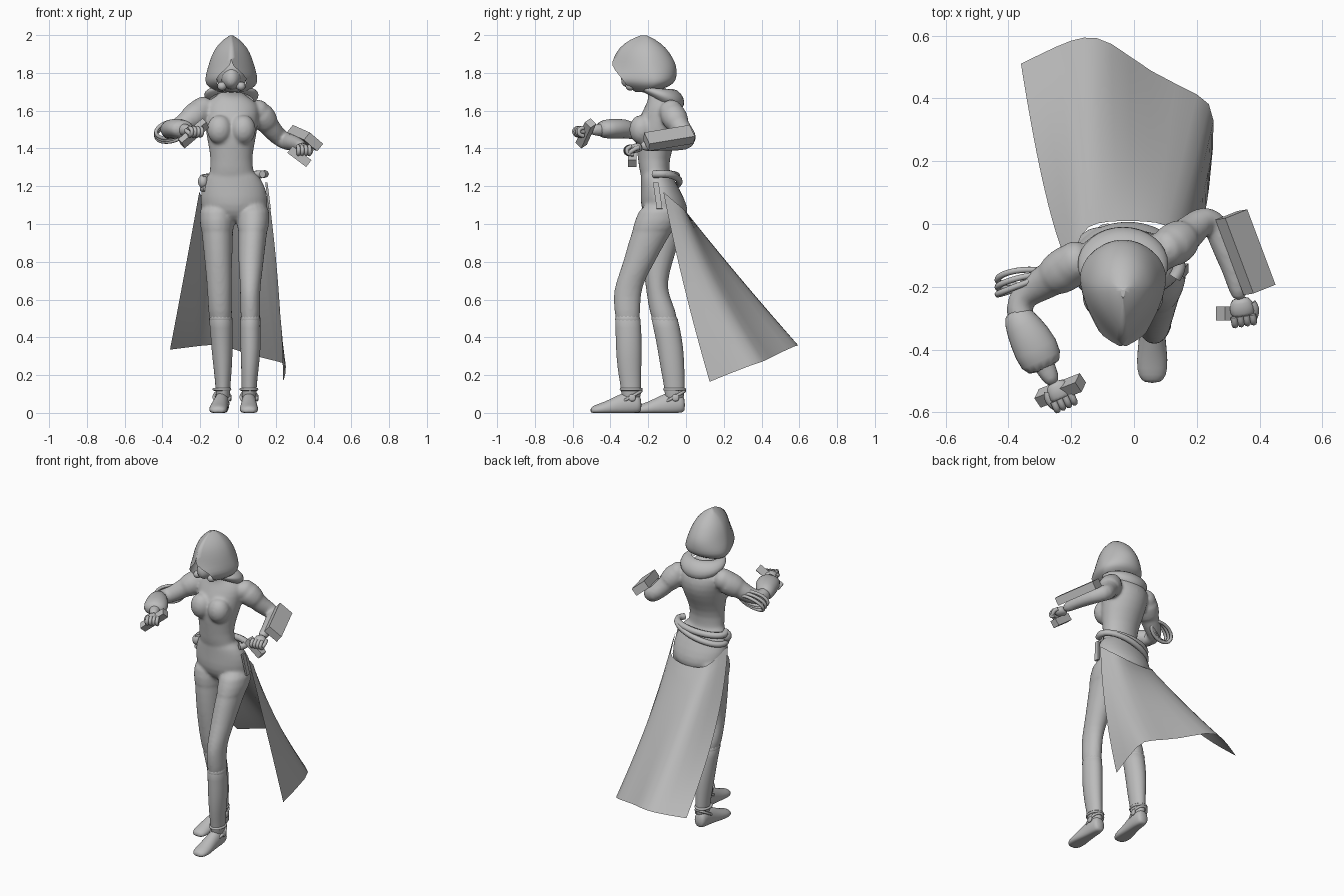
import bpy, bmesh, math
from mathutils import Vector

if "Cube" in bpy.data.objects:
    bpy.data.objects.remove(bpy.data.objects["Cube"], do_unlink=True)

grey = bpy.data.materials.new("plain grey")
grey.use_nodes = True
grey.diffuse_color = (.5, .5, .5, 1)
grey.node_tree.nodes["Principled BSDF"].inputs["Base Color"].default_value = grey.diffuse_color
X, Y, Z = Vector((1, 0, 0)), Vector((0, 1, 0)), Vector((0, 0, 1))
middle = -.035


def add_mesh(name, verts, faces, smooth=True, subdivide=False):
    mesh = bpy.data.meshes.new(name)
    mesh.from_pydata([tuple(v) for v in verts], [], faces)
    mesh.materials.append(grey)
    mesh.polygons.foreach_set("use_smooth", [smooth] * len(mesh.polygons))
    ob = bpy.data.objects.new(name, mesh)
    bpy.context.collection.objects.link(ob)
    if subdivide:
        modifier = ob.modifiers.new("Smooth", 'SUBSURF')
        modifier.levels = modifier.render_levels = 1
        modifier.boundary_smooth = 'PRESERVE_CORNERS'
    return ob


def skin_rings(name, rings, closed=True, caps=True):
    """Join equal rings of points into a surface."""
    n = len(rings[0])
    span = n if closed else n - 1
    faces = [(i * n + j, i * n + (j + 1) % n, (i + 1) * n + (j + 1) % n, (i + 1) * n + j)
             for i in range(len(rings) - 1) for j in range(span)]
    if caps:
        last = (len(rings) - 1) * n
        faces += [tuple(reversed(range(n))), tuple(range(last, last + n))]
    return add_mesh(name, [point for ring in rings for point in ring], faces, subdivide=True)


def tube(name, stations, tangent=None, ref=Z, floor=False, sides=14):
    """Sweep ellipses along stations of (x, y, z, radius[, second radius])."""
    centres = [Vector(s[:3]) for s in stations]
    rings = []
    for i, s in enumerate(stations):
        t = tangent or (centres[min(i + 1, len(centres) - 1)] - centres[max(i - 1, 0)]).normalized()
        u = (ref - t * t.dot(ref)).normalized()
        v = t.cross(u)
        ring = []
        for k in range(sides):
            a = math.tau * k / sides
            p = centres[i] + u * s[3] * math.cos(a) + v * s[-1] * math.sin(a)
            if floor:
                p.z = max(p.z, 0)
            ring.append(p)
        rings.append(ring)
    return skin_rings(name, rings)


def column(name, sections, grow=0):
    """Vertical loft from (z, left x, right x, front y, back y)."""
    return tube(name, [((a + b) / 2, (f + k) / 2, z, (b - a) / 2 + grow, (k - f) / 2 + grow)
                       for z, a, b, f, k in sections], Z, X, sides=18)


def ball(name, centre, size):
    angles = [math.pi * i / 10 for i in range(1, 10)]
    return tube(name, [(centre[0], centre[1], centre[2] - size[2] * math.cos(a),
                        size[0] * math.sin(a), size[1] * math.sin(a)) for a in angles], Z, X)


def block(name, start, end, across, depth):
    """Box between two points, with a full width vector and a depth."""
    s, e, w = Vector(start), Vector(end), Vector(across) / 2
    d = (e - s).cross(w).normalized() * depth / 2
    verts = [p + w * i + d * j for p in (s, e) for i, j in ((-1, -1), (1, -1), (1, 1), (-1, 1))]
    faces = [(3, 2, 1, 0), (4, 5, 6, 7)] + [(k, (k + 1) % 4, (k + 1) % 4 + 4, k + 4) for k in range(4)]
    return add_mesh(name, verts, faces, smooth=False)


def cord(name, points, radius, cyclic=False):
    curve = bpy.data.curves.new(name, 'CURVE')
    curve.dimensions, curve.bevel_depth, curve.bevel_resolution = '3D', radius, 2
    curve.resolution_u, curve.use_fill_caps = 5, True
    spline = curve.splines.new('NURBS')
    spline.points.add(len(points) - 1)
    for point, position in zip(spline.points, points):
        point.co = (*position, 1)
    spline.use_cyclic_u, spline.use_endpoint_u, spline.order_u = cyclic, not cyclic, 3
    curve.materials.append(grey)
    bpy.context.collection.objects.link(bpy.data.objects.new(name, curve))


def loop(centre, u, v, start=0, end=360, count=16):
    """Points on an elliptical arc."""
    c, u, v = Vector(centre), Vector(u), Vector(v)
    angles = [math.radians(start + (end - start) * i / count) for i in range(count + (end - start < 360))]
    return [c + u * math.cos(a) + v * math.sin(a) for a in angles]


def fuse(name, parts):
    """Melt overlapping parts into one smooth skin."""
    graph = bpy.context.evaluated_depsgraph_get()
    bm = bmesh.new()
    for part in parts:
        bm.from_mesh(part.evaluated_get(graph).to_mesh())
    bmesh.ops.recalc_face_normals(bm, faces=bm.faces)
    ob = add_mesh(name, [], [])
    bm.to_mesh(ob.data)
    bm.free()
    for part in parts:
        bpy.data.objects.remove(part, do_unlink=True)
    remesh = ob.modifiers.new("Fuse", 'REMESH')
    remesh.mode, remesh.voxel_size, remesh.use_smooth_shade = 'VOXEL', .009, True
    soften = ob.modifiers.new("Soften", 'SMOOTH')
    soften.factor, soften.iterations = .5, 7


# Torso, bust and pelvis
torso = column("torso", [(1.75, -.08, .01, -.24, -.13), (1.69, -.09, .02, -.2, -.08), (1.66, -.15, .08, -.2, -.04),
                         (1.62, -.19, .12, -.22, -.01), (1.55, -.18, .11, -.255, 0), (1.47, -.17, .1, -.275, -.03),
                         (1.38, -.15, .08, -.26, -.08), (1.3, -.145, .075, -.25, -.09), (1.22, -.17, .11, -.24, -.07)])
pelvis = column("pelvis", [(1.29, -.145, .075, -.24, -.09), (1.25, -.17, .12, -.24, -.07), (1.18, -.2, .155, -.24, -.03),
                           (1.1, -.205, .165, -.245, .01), (1.04, -.18, .14, -.22, .015), (1, -.1, .07, -.17, -.03)])
body = [torso, pelvis] + [ball("bust", (middle + side * .062, -.235, 1.5), (.07, .068, .08)) for side in (1, -1)]

# Legs with a shorts hem on the thigh and a boot below the knee
left_leg = [(1.12, 0, .16, -.23, -.02), (1.02, 0, .165, -.265, -.03), (.92, 0, .15, -.302, -.1),
            (.8, 0, .137, -.332, -.163), (.69, .01, .122, -.373, -.225), (.62, .01, .117, -.387, -.238),
            (.54, .012, .12, -.38, -.243), (.45, .015, .115, -.37, -.24), (.35, .015, .12, -.37, -.235),
            (.22, .02, .105, -.36, -.24), (.13, .022, .095, -.34, -.24), (.05, .022, .095, -.34, -.24)]
right_leg = [(1.12, -.2, -.02, -.22, -.01), (1.02, -.2, -.025, -.235, -.01), (.92, -.19, -.025, -.237, -.03),
             (.8, -.177, -.03, -.232, -.07), (.69, -.167, -.033, -.217, -.1), (.62, -.162, -.034, -.208, -.088),
             (.54, -.16, -.03, -.195, -.052), (.45, -.145, -.03, -.17, -.035), (.35, -.14, -.03, -.15, -.015),
             (.22, -.125, -.035, -.13, -.01), (.13, -.115, -.045, -.11, -.01), (.05, -.115, -.045, -.11, -.01)]
for label, leg in (("left", left_leg), ("right", right_leg)):
    body += [column("leg", leg[:8]), column("shorts_leg", leg[:3], .006)]
    column(label + "_boot", leg[6:], .003)
    column(label + "_boot_rim", leg[6:8], .007)

# Arms with short sleeves
body.append(tube("left_arm", [(.07, -.09, 1.61, .05), (.1, -.085, 1.61, .07), (.135, -.06, 1.56, .062),
                              (.185, -.02, 1.49, .053), (.228, .022, 1.45, .048), (.262, 0, 1.435, .047),
                              (.295, -.08, 1.43, .045), (.325, -.17, 1.42, .035), (.34, -.25, 1.41, .029)], ref=Y))
body.append(tube("right_arm", [(-.14, -.1, 1.62, .05), (-.175, -.11, 1.62, .072), (-.225, -.15, 1.58, .065),
                               (-.29, -.19, 1.525, .055), (-.35, -.225, 1.49, .048), (-.375, -.265, 1.49, .047),
                               (-.34, -.35, 1.5, .045), (-.29, -.44, 1.5, .036), (-.25, -.52, 1.495, .029)]))
body.append(tube("left_sleeve", [(.1, -.085, 1.605, .074), (.135, -.06, 1.56, .071), (.175, -.03, 1.51, .064)], ref=Y))
body.append(tube("right_sleeve", [(-.175, -.11, 1.61, .076), (-.225, -.15, 1.575, .073), (-.28, -.183, 1.535, .066)]))
fuse("body", body)

# Shoes with ankle straps
for label, x, heel, turn in (("left", .058, -.235, 0), ("right", -.085, -.005, -.02)):
    tube(label + "_shoe", [(x, heel, .04, .03, .035), (x, heel - .02, .05, .04, .06), (x, heel - .07, .05, .042, .07),
                           (x + turn / 2, heel - .13, .035, .043, .058), (x + turn, heel - .2, .02, .052, .037),
                           (x + turn, heel - .25, .015, .047, .027), (x + turn, heel - .272, .012, .025, .015)],
         -Y, X, True)
    for z, tilt in ((.125, 0), (.085, .03)):
        cord(label + "_ankle_strap", loop((x, heel - .055, z), X * .043, (0, .054, tilt)), .008, True)
    ball(label + "_buckle", (x + .044, heel - .05, .08), (.008, .02, .02))

# Cape hanging below the seat: each column bends from the top to the hem
cape = []
for top, bend, hem in (((-.205, -.14, 1.17), (-.28, 0, .75), (-.36, .51, .335)),
                       ((-.17, -.02, 1.09), (-.2, .24, .72), (-.24, .57, .35)),
                       ((-.12, .005, 1.06), (-.16, .28, .73), (-.16, .6, .36)),
                       ((-.05, .01, 1.05), (-.07, .25, .72), (-.08, .59, .36)),
                       ((.03, .01, 1.05), (.04, .19, .7), (.05, .48, .31)),
                       ((.11, 0, 1.07), (.15, .14, .69), (.22, .41, .27)),
                       ((.145, -.04, 1.1), (.2, .07, .7), (.265, .36, .26)),
                       ((.16, -.12, 1.17), (.225, -.03, .7), (.24, .125, .165))):
    a, b, c = Vector(top), Vector(bend), Vector(hem)
    cape.append([a * (1 - t) ** 2 + b * 2 * t * (1 - t) + c * t * t for t in (i / 8 for i in range(9))])
skin_rings("cape", cape, closed=False, caps=False)

# Rolled sashes around the hips
cord("upper_sash", loop((-.02, -.135, 1.255), (.165, 0, .01), (0, .085, 0), -25, 205), .02)
cord("lower_sash", loop((-.02, -.135, 1.225), (.165, 0, .04), (0, .1, 0), -10, 205), .018)
ball("sash_knot", (-.185, -.16, 1.225), (.028, .03, .035))
block("sash_tail", (.15, -.16, 1.22), (.168, -.14, 1.08), (0, .03, 0), .012)

# Cowl draped lower at the back
cowl = ((.085, .075, -.15, 1.715, 0), (.115, .1, -.145, 1.722, .01), (.148, .122, -.13, 1.698, .025),
        (.15, .122, -.125, 1.67, .045), (.12, .1, -.13, 1.65, .05))
skin_rings("cowl", [loop((middle, y, z), X * rx, (0, ry, -drop)) for rx, ry, y, z, drop in cowl], caps=False)

# Pointed hood, open below its peak
hood = []
for z, front, back, half, gap in ((1.998, -.24, -.21, .008, 0), (1.98, -.29, -.165, .04, 0), (1.935, -.355, -.105, .085, 0),
                                  (1.88, -.382, -.07, .11, 0), (1.84, -.398, -.05, .122, 0), (1.79, -.355, -.048, .137, .07),
                                  (1.755, -.33, -.055, .14, .085), (1.73, -.31, -.085, .13, .07), (1.7, -.27, -.16, .08, .04)):
    widest = (front + back) / 2 + .02
    rear = loop((middle, widest, z), (0, back - widest, 0), X * half, -90, 90, 18)
    flanks = [(half + (gap - half) * t ** 1.6, widest + (front - widest) * t) for t in (.25, .5, .75, 1)]
    hood.append([(middle - w, y, z) for w, y in reversed(flanks)] + rear + [(middle + w, y, z) for w, y in flanks])
skin_rings("hood", hood, closed=False, caps=False).modifiers.new("Seam", 'WELD').merge_threshold = .002
add_mesh("hood_crown", hood[0], [tuple(range(len(hood[0])))])

# Head with a breathing mask
ball("head", (middle, -.215, 1.805), (.088, .112, .115))
tube("face_mask", [(middle, -.26, 1.775, .075, .07), (middle, -.315, 1.77, .055, .045), (middle, -.345, 1.775, .03, .018)])
for side in (1, -1):
    ball("mask_filter", (middle + side * .05, -.295, 1.73), (.026, .026, .024))

# Left gauntlet box and grip
block("left_gauntlet", (.31, .03, 1.475), (.4, -.21, 1.435), (.07, .028, -.06), .05)
block("left_grip", (.275, -.285, 1.395), (.375, -.285, 1.32), (.028, 0, .036), .045)

# Right flared bracer and grip
tube("right_bracer", [(-.385, -.27, 1.495, .04, .04), (-.355, -.32, 1.505, .053, .06),
                      (-.31, -.4, 1.505, .056, .078), (-.28, -.47, 1.5, .045, .065)])
block("right_grip", (-.17, -.505, 1.535), (-.3, -.555, 1.425), (-.02, .03, .02), .045)

# Coiled cord hung from the right elbow
for i in range(3):
    cord("cord_coil", loop((-.355, -.195 + i * .012, 1.5 - i * .01), (.08, .03 - i * .01, .02), (-.01, .012 * i, .042)), .01, True)

# Fists: a palm, four curled fingers and a thumb
for label, wrist, heading, inward in (("left", (.345, -.275, 1.4), (.15, -1, -.2), -1),
                                      ("right", (-.235, -.54, 1.495), (.45, -1, 0), 1)):
    ahead, c = Vector(heading).normalized(), Vector(wrist)
    across = ahead.cross(Z).normalized()
    up, inner = across.cross(ahead), across * inward
    tube(label + "_palm", [(*(c - ahead * .045), .024, .03), (*(c - ahead * .01), .026, .042), (*(c + ahead * .025), .022, .04)])
    for k in range(4):
        base = c + across * (k - 1.5) * .02 + ahead * .015
        cord(label + "_finger", [base + up * .014, base + ahead * .03 + up * .012,
                                 base + ahead * .028 - up * .025, base - up * .028], .011)
    cord(label + "_thumb", [c + inner * .035 - ahead * .02, c + inner * .05 + ahead * .01,
                            c + inner * .03 + ahead * .035 - up * .02], .012)
